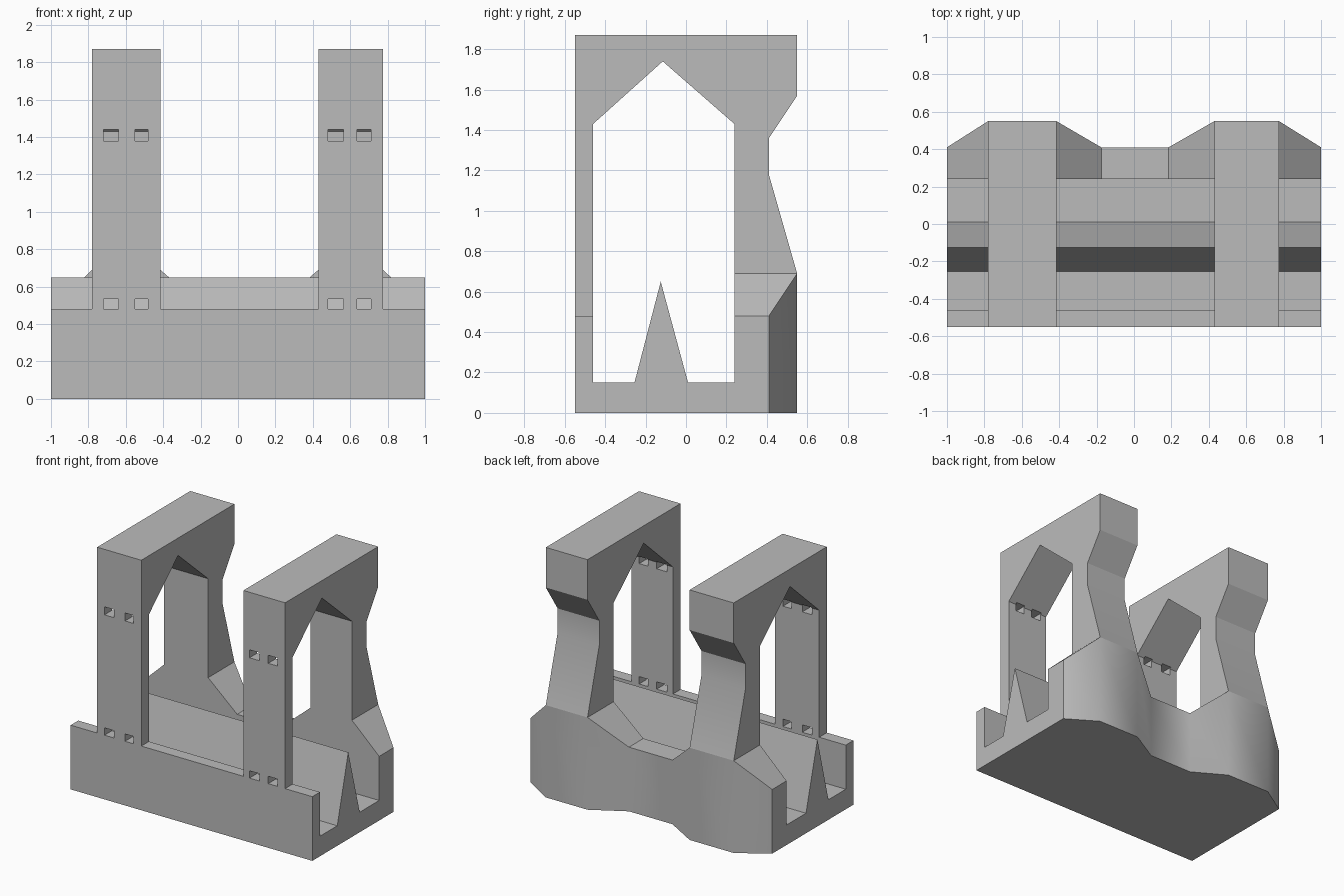
import bpy, bmesh, math

cube = bpy.data.objects.get("Cube")
if cube:
    bpy.data.objects.remove(cube, do_unlink=True)

grey = bpy.data.materials.new("light_grey")
grey.use_nodes = True
grey.diffuse_color = (0.5, 0.5, 0.5, 1)
grey.node_tree.nodes["Principled BSDF"].inputs["Base Color"].default_value = (0.5, 0.5, 0.5, 1)


def finish(name, bm):
    bmesh.ops.recalc_face_normals(bm, faces=bm.faces)
    mesh = bpy.data.meshes.new(name)
    bm.to_mesh(mesh)
    bm.free()
    mesh.materials.append(grey)
    ob = bpy.data.objects.new(name, mesh)
    bpy.context.collection.objects.link(ob)
    return ob


def extrude_x(bm, profile, x0, x1):
    """Sweep a closed (y, z) profile from x0 to x1."""
    a = [bm.verts.new((x0, y, z)) for y, z in profile]
    b = [bm.verts.new((x1, y, z)) for y, z in profile]
    bm.faces.new(a)
    bm.faces.new(b[::-1])
    for i in range(len(a)):
        j = (i + 1) % len(a)
        bm.faces.new((a[i], b[i], b[j], a[j]))


FRONT, LIP, INNER, BACK = -0.55, -0.46, 0.24, 0.55
WAIST = 0.41            # depth of the recessed back surface
LOW, HIGH = 0.48, 0.69  # wall top heights
TOWERS = {"right": (-0.78, -0.415), "left": (0.43, 0.775)}

# Tray: front wall, floor and sharp central ridge
bm = bmesh.new()
extrude_x(bm, [(FRONT, 0), (INNER, 0), (INNER, 0.15), (0.01, 0.15), (-0.125, 0.65),
               (-0.255, 0.15), (LIP, 0.15), (LIP, LOW), (FRONT, LOW)], -1, 1)
finish("tray", bm)

# Back wall: swells outward and upward beneath each tower
stations = [(-1, WAIST, LOW)]
for x0, x1 in TOWERS.values():
    stations += [(x0, BACK, HIGH), (x1, BACK, HIGH)]
    if x0 < 0:
        stations += [(-0.175, WAIST, LOW), (0.185, WAIST, LOW)]
stations.append((1, WAIST, LOW))
bm = bmesh.new()
rings = [[bm.verts.new(p) for p in ((x, INNER, 0), (x, y, 0), (x, y, z), (x, INNER, z))]
         for x, y, z in stations]
for r, s in zip(rings, rings[1:]):
    for i in range(4):
        j = (i + 1) % 4
        bm.faces.new((r[i], s[i], s[j], r[j]))
bm.faces.new(rings[0])
bm.faces.new(rings[-1][::-1])
back_wall = finish("back_wall", bm)

# Towers: pointed arch opening with a pinched back leg
arch = [(FRONT, LOW), (LIP, LOW), (LIP, 1.43), (-0.115, 1.74), (INNER, 1.43), (INNER, HIGH),
        (BACK, HIGH), (WAIST, 1.18), (WAIST, 1.36), (BACK, 1.57), (BACK, 1.87), (FRONT, 1.87)]
SLOTS = {"right": ((-0.72, -0.64), (-0.55, -0.48)), "left": ((0.48, 0.565), (0.635, 0.71))}
smooth_parts = [back_wall]
for side, (x0, x1) in TOWERS.items():
    bm = bmesh.new()
    extrude_x(bm, arch, x0, x1)
    tower = finish(side + "_tower", bm)

    # Tie slots through the front leg
    bm = bmesh.new()
    for s0, s1 in SLOTS[side]:
        for z0, z1 in ((0.46, 0.535), (1.38, 1.44)):
            extrude_x(bm, [(-0.6, z0), (-0.43, z0), (-0.43, z1), (-0.6, z1)], s0, s1)
    cutter = finish(side + "_slot_cutter", bm)
    cutter.hide_render = True
    cutter.hide_viewport = True
    mod = tower.modifiers.new("slots", "BOOLEAN")
    mod.operation = "DIFFERENCE"
    mod.solver = "EXACT"
    mod.object = cutter

    # Bake the slots and discard the cutter
    baked = bpy.data.meshes.new_from_object(
        tower.evaluated_get(bpy.context.evaluated_depsgraph_get()))
    tower.modifiers.clear()
    tower.data = baked
    bpy.data.objects.remove(cutter, do_unlink=True)
    smooth_parts.append(tower)

# Soften the gentle bends along the back
bpy.ops.object.select_all(action="DESELECT")
for ob in smooth_parts:
    ob.select_set(True)
bpy.context.view_layer.objects.active = back_wall
bpy.ops.object.shade_smooth_by_angle(angle=math.radians(33))
